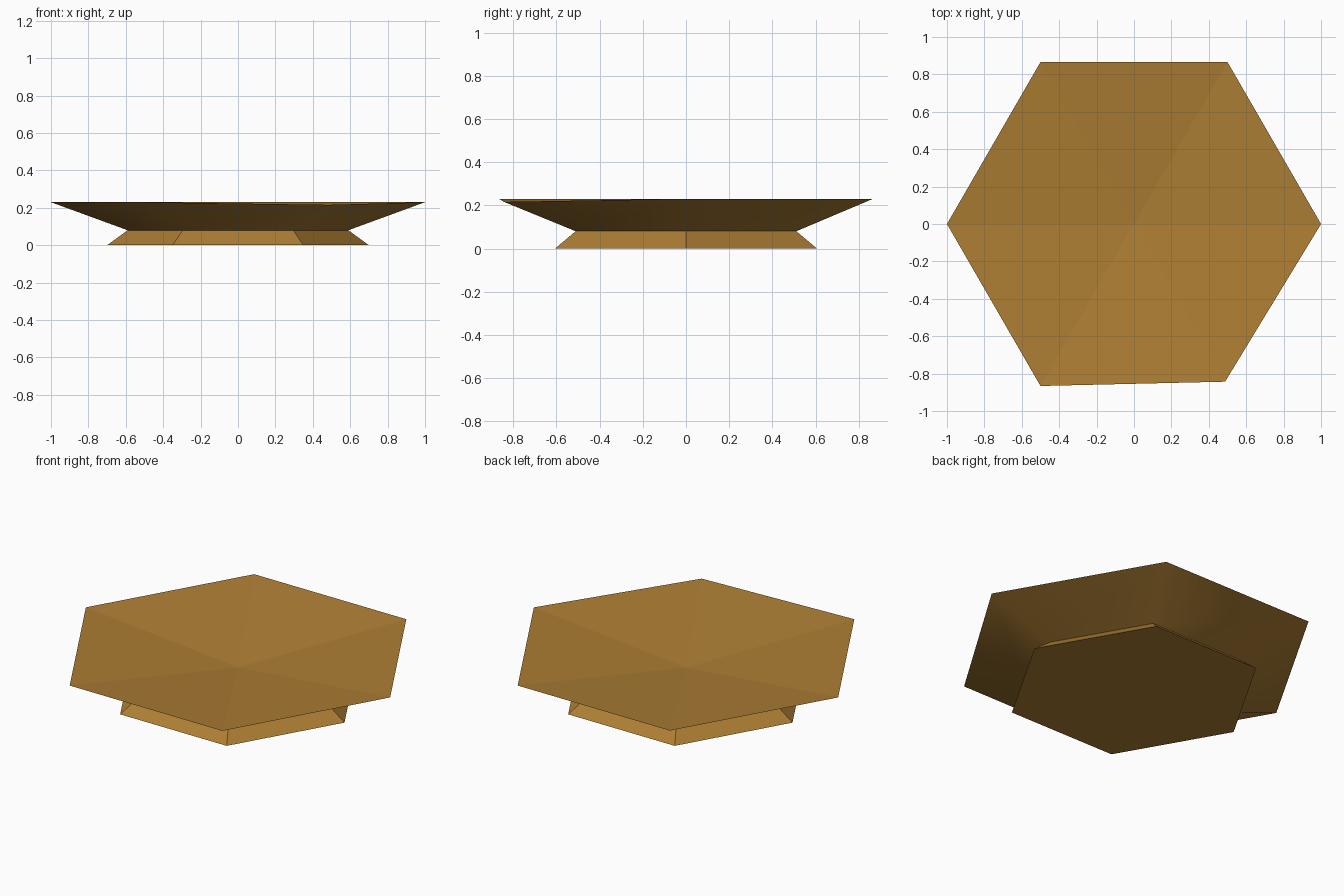
import bpy, bmesh
from math import cos, sin, radians

cube = bpy.data.objects.get("Cube")
if cube:
    bpy.data.objects.remove(cube, do_unlink=True)

SIDES = 6
WAIST_R, WAIST_Z = 0.59, 0.08
RIM_Z, FOOT_R, DISH_Z = 0.23, 0.70, 0.14

wood = bpy.data.materials.new("warm_brown")
colour = (0.42, 0.21, 0.034, 1)
wood.diffuse_color = colour
wood.use_nodes = True
wood.node_tree.nodes["Principled BSDF"].inputs["Base Color"].default_value = colour


def ring(bm, radius, z):
    """Hexagon of vertices with one corner on +x."""
    angles = [radians(360 / SIDES * i) for i in range(SIDES)]
    return [bm.verts.new((radius * cos(a), radius * sin(a), z)) for a in angles]


def skirt(bm, low, high, smooth=False):
    """Side wall between two rings."""
    for i in range(SIDES):
        j = (i + 1) % SIDES
        bm.faces.new((low[i], low[j], high[j], high[i])).smooth = smooth


def finish(bm, name):
    mesh = bpy.data.meshes.new(name)
    bm.to_mesh(mesh)
    bm.free()
    mesh.materials.append(wood)
    bpy.context.collection.objects.link(bpy.data.objects.new(name, mesh))


# Foot: flared hexagonal base
bm = bmesh.new()
floor, waist = ring(bm, FOOT_R, 0), ring(bm, WAIST_R, WAIST_Z)
skirt(bm, floor, waist)
bm.faces.new(floor[::-1])
finish(bm, "foot")

# Bowl: smooth flared outside, shallow faceted dish inside
bm = bmesh.new()
waist, rim = ring(bm, WAIST_R, WAIST_Z), ring(bm, 1, RIM_Z)
skirt(bm, waist, rim, smooth=True)
centre = bm.verts.new((0, 0, DISH_Z))
for i in range(SIDES):
    bm.faces.new((rim[i], rim[(i + 1) % SIDES], centre))
for edge in bm.edges:
    if edge.verts[0] in rim and edge.verts[1] in rim:
        edge.smooth = False
# Worn front corner of the rim
rim[5].co = (0.487, -0.843, 0.216)
finish(bm, "bowl")
